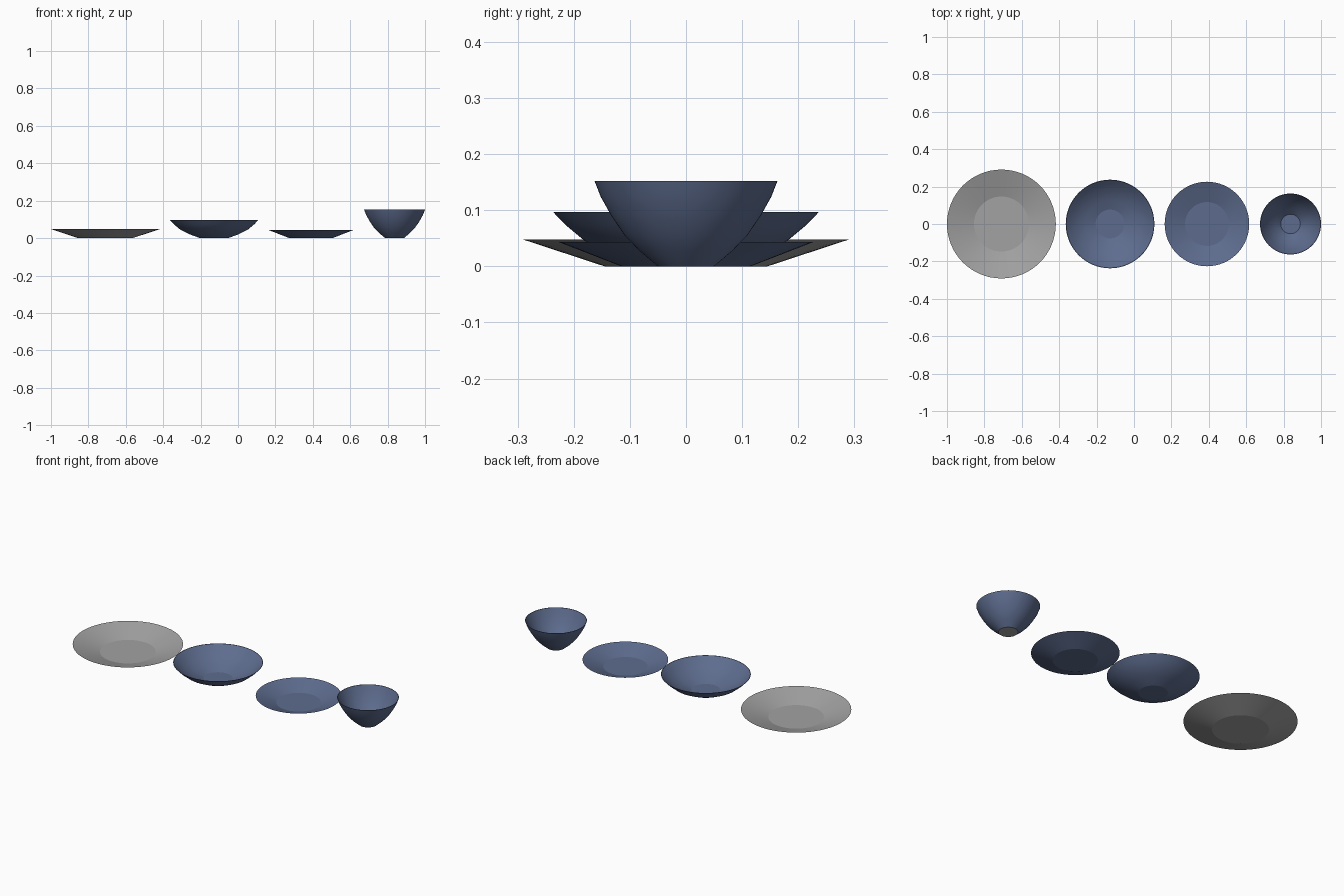
import bpy, bmesh, math

if "Cube" in bpy.data.objects:
    bpy.data.objects.remove(bpy.data.objects["Cube"])

SEG = 64


def material(name, rgb):
    m = bpy.data.materials.new(name)
    m.diffuse_color = (*rgb, 1)
    m.use_nodes = True
    m.node_tree.nodes["Principled BSDF"].inputs["Base Color"].default_value = m.diffuse_color
    return m


grey = material("grey_glaze", (0.36, 0.36, 0.36))
blue = material("blue_glaze", (0.11, 0.15, 0.27))


def dish(name, x, outer, wall, mat, base_mat=None):
    """Revolve an outer profile plus its inset copy into a thin closed dish."""
    inner = []
    for i, (r, z) in enumerate(outer):
        if i == len(outer) - 1:
            inner.append((r - wall * 0.6, z))
        else:
            r2, z2 = outer[i + 1]
            d = math.hypot(r2 - r, z2 - z)
            if i == 0:
                inner.append((r + wall * 0.5, z + wall))
            else:
                inner.append((r - wall * (z2 - z) / d, z + wall * (r2 - r) / d))
    bm = bmesh.new()
    rings = []
    for r, z in outer + inner[::-1]:
        rings.append([bm.verts.new((r * math.cos(2 * math.pi * k / SEG),
                                    r * math.sin(2 * math.pi * k / SEG), z))
                      for k in range(SEG)])
    for a, b in zip(rings, rings[1:]):
        for k in range(SEG):
            n = (k + 1) % SEG
            bm.faces.new((a[k], a[n], b[n], b[k]))
    base = bm.faces.new(rings[0][::-1])
    bm.faces.new(rings[-1])
    if base_mat:
        base.material_index = 1
    bmesh.ops.recalc_face_normals(bm, faces=bm.faces)
    me = bpy.data.meshes.new(name)
    bm.to_mesh(me)
    bm.free()
    me.materials.append(mat)
    if base_mat:
        me.materials.append(base_mat)
    ob = bpy.data.objects.new(name, me)
    ob.location.x = x
    bpy.context.collection.objects.link(ob)
    bpy.ops.object.select_all(action='DESELECT')
    ob.select_set(True)
    bpy.context.view_layer.objects.active = ob
    bpy.ops.object.shade_smooth_by_angle(angle=math.radians(14))


# large dinner plate
dish("dinner_plate", -0.709, [(0.145, 0), (0.291, 0.048)], 0.004, grey)
# shallow soup bowl
dish("soup_bowl", -0.128,
     [(0.075, 0), (0.13, 0.02), (0.18, 0.045), (0.215, 0.074), (0.237, 0.097)],
     0.004, blue)
# side plate
dish("side_plate", 0.39, [(0.115, 0), (0.226, 0.043)], 0.004, blue)
# small deep bowl with bare base
dish("small_bowl", 0.837,
     [(0.05, 0), (0.082, 0.027), (0.11, 0.056), (0.133, 0.09), (0.152, 0.124),
      (0.163, 0.152)], 0.004, blue, grey)
